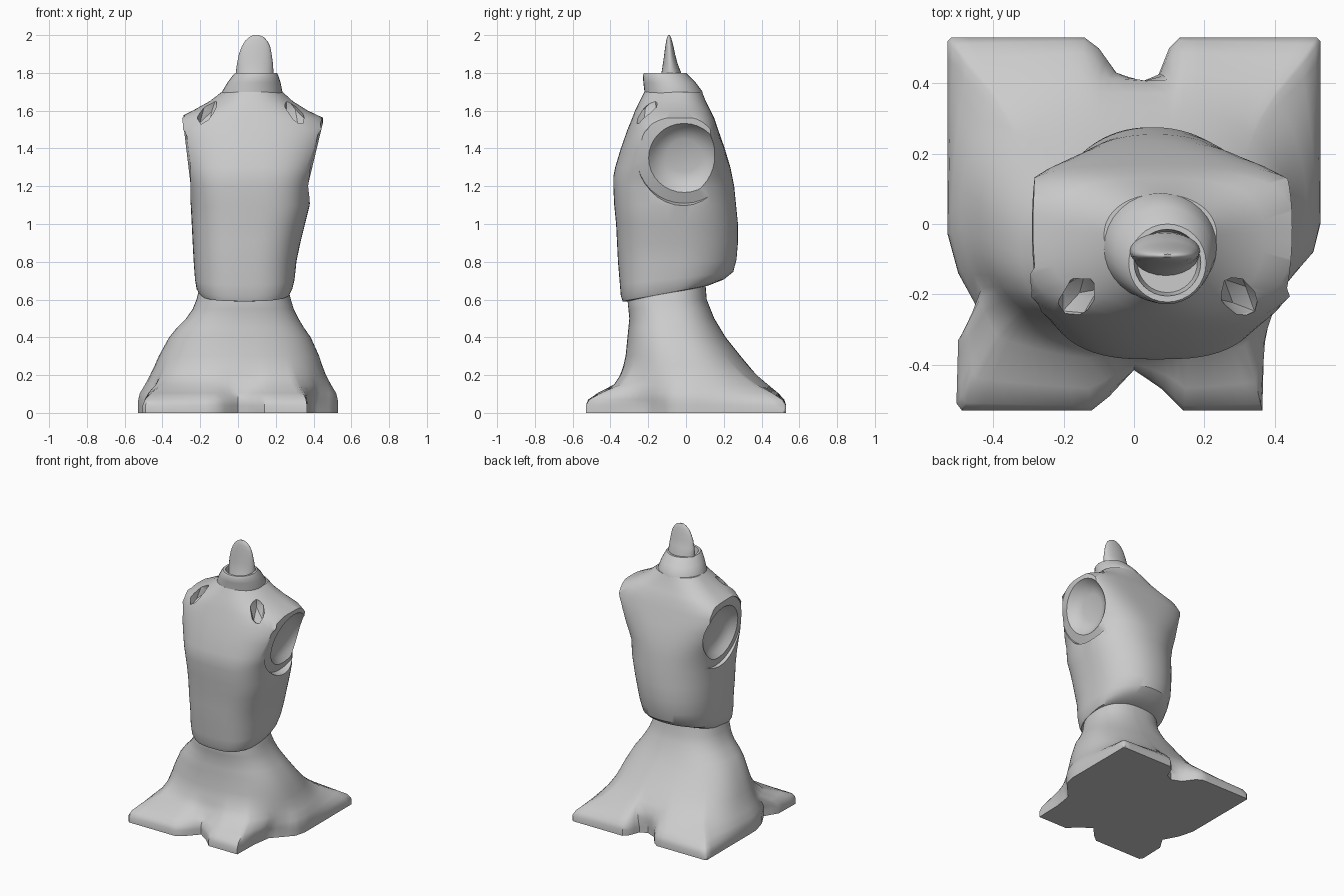
import bpy, bmesh
from math import sin, cos, tau, atan2, radians, copysign
from mathutils import Vector, Matrix

if "Cube" in bpy.data.objects:
    bpy.data.objects.remove(bpy.data.objects["Cube"])


def oval(t, x0, x1, y0, y1, yc=None, n=2.4):
    """Point on a rounded-box oval; yc moves the widest line forward or back."""
    yc = (y0 + y1) / 2 if yc is None else yc
    c, s = cos(t), sin(t)
    px = copysign(abs(c) ** (2 / n), c)
    py = copysign(abs(s) ** (2 / n), s)
    return Vector(((x0 + x1) / 2 + px * (x1 - x0) / 2,
                   yc + py * ((y1 - yc) if py > 0 else (yc - y0))))


def loft(name, rings):
    bm = bmesh.new()
    loops = [[bm.verts.new(p) for p in r] for r in rings]
    for a, b in zip(loops, loops[1:]):
        for i in range(len(a)):
            j = (i + 1) % len(a)
            bm.faces.new((a[i], a[j], b[j], b[i]))
    bm.faces.new(loops[0][::-1])
    bm.faces.new(loops[-1])
    bmesh.ops.recalc_face_normals(bm, faces=bm.faces)
    me = bpy.data.meshes.new(name)
    bm.to_mesh(me)
    bm.free()
    ob = bpy.data.objects.new(name, me)
    bpy.context.collection.objects.link(ob)
    return ob


def activate(ob):
    bpy.ops.object.select_all(action='DESELECT')
    ob.select_set(True)
    bpy.context.view_layer.objects.active = ob


def smooth(ob, deg=35):
    activate(ob)
    bpy.ops.object.shade_smooth_by_angle(angle=radians(deg))


def circle_loft(name, rows, seg=32, n=2.0):
    return loft(name, [[(*oval(tau * i / seg, *r[1:], n=n), r[0]) for i in range(seg)] for r in rows])


# flared base: footprint with four feet blending up into an oval waist
outline = [(-.53, .52), (-.52, .53), (-.14, .53), (-.10, .50), (-.05, .43), (.02, .40), (.07, .425),
           (.10, .50), (.13, .53), (.52, .53), (.53, .52), (.53, .0), (.51, -.08), (.39, -.21),
           (.37, -.34), (.365, -.53), (.14, -.53), (.08, -.47), (0, -.415), (-.07, -.49), (-.12, -.53),
           (-.49, -.53), (-.505, -.51), (-.50, -.33), (-.445, -.24), (-.50, -.14), (-.53, -.03)]
foot = []
for a, b in zip(outline, outline[1:] + outline[:1]):
    a, b = Vector(a), Vector(b)
    k = max(1, round((b - a).length / .05))
    foot += [a.lerp(b, i / k) for i in range(k)]
base_rows = [(0, -.53, .53, -.53, .53, 1), (.04, -.53, .53, -.53, .53, 1),
             (.07, -.51, .51, -.42, .45, .9), (.105, -.50, .50, -.36, .42, .65),
             (.15, -.48, .48, -.34, .41, .25), (.2, -.46, .46, -.34, .37, .08),
             (.25, -.44, .445, -.33, .33, .02), (.3, -.42, .43, -.32, .29, 0),
             (.4, -.365, .385, -.31, .21, 0), (.45, -.325, .35, -.305, .18, 0),
             (.5, -.275, .32, -.30, .15, 0), (.55, -.24, .295, -.305, .13, 0),
             (.6, -.22, .28, -.31, .11, 0), (.72, -.19, .25, -.29, .10, 0)]
rings = []
for z, x0, x1, y0, y1, w in base_rows:
    ring = []
    for p in foot:
        q = oval(atan2(p.y, p.x), x0, x1, y0, y1).lerp(p, w)
        ring.append((q.x, q.y, z))
    rings.append(ring)
smooth(loft("flared_base", rings), 40)

# torso shell: z, x range, y range, squareness of front and back
torso_rows = [(.585, -.18, .25, -.31, .08, 2.8, 2.3), (.59, -.205, .275, -.335, .12, 2.8, 2.3),
              (.62, -.22, .288, -.345, .20, 2.8, 2.2), (.68, -.228, .30, -.35, .25, 2.8, 2.1),
              (.8, -.235, .31, -.36, .267, 2.8, 2.1), (.9, -.24, .33, -.365, .275, 2.9, 2.1),
              (1.0, -.245, .355, -.37, .275, 2.9, 2.1), (1.1, -.25, .38, -.38, .265, 3, 2.1),
              (1.2, -.265, .385, -.385, .255, 3, 2.2), (1.25, -.28, .405, -.385, .245, 2.9, 2.3),
              (1.3, -.30, .43, -.375, .235, 2.7, 2.4), (1.4, -.34, .48, -.345, .205, 2.5, 2.8),
              (1.5, -.36, .51, -.31, .17, 2.4, 3.4), (1.56, -.32, .455, -.285, .15, 2.4, 3.2),
              (1.6, -.24, .37, -.27, .13, 2.4, 2.8), (1.65, -.15, .29, -.245, .105, 2.3, 2.4),
              (1.7, -.085, .235, -.22, .085, 2.1, 2.1)]
rings = []
for z, x0, x1, y0, y1, nf, nb in torso_rows:
    yc = -.03 if z > .7 else -.06
    tilt = max(0, .82 - z) * .8      # hem rises towards the back
    ring = []
    for i in range(80):
        p = oval(tau * i / 80, x0, x1, y0, y1, yc, nb if i < 40 else nf)
        ring.append((p.x, p.y, z + tilt * (p.y + .34)))
    rings.append(ring)
torso = loft("torso", rings)

# cutters: dished armholes and two shoulder slits
cutters = []
for side, x, lean in ((-1, -.268, .12), (1, .405, .24)):
    prof = [(.09, -.06), (.125, -.05), (.16, -.03), (.188, 0), (.25, -.012), (.265, .3)]
    cut = loft("armhole_cutter", [[(r * cos(tau * i / 32), r * sin(tau * i / 32), d) for i in range(32)]
                                  for r, d in prof])
    axis = Vector((side, 0, -lean)).normalized()
    cut.matrix_world = Matrix.Translation((x, -.01, 1.35)) @ axis.to_track_quat('Z', 'Y').to_matrix().to_4x4()
    cutters.append(cut)
for side, x in ((-1, -.16), (1, .30)):
    bpy.ops.mesh.primitive_ico_sphere_add(subdivisions=1, radius=1, location=(x, -.205, 1.585),
                                          rotation=(radians(-25), radians(-28 * side), 0))
    cut = bpy.context.object
    cut.name = "slit_cutter"
    cut.scale = (.048, .06, .1)
    cutters.append(cut)
for cut in cutters:
    cut.hide_render = True
    mod = torso.modifiers.new("cut", 'BOOLEAN')
    mod.operation = 'DIFFERENCE'
    mod.solver = 'EXACT'
    mod.object = cut
bpy.context.view_layer.update()
activate(torso)
for mod in list(torso.modifiers):
    bpy.ops.object.modifier_apply(modifier=mod.name)
for cut in cutters:
    bpy.data.objects.remove(cut)
smooth(torso, 32)

# collar with a hollow top
smooth(circle_loft("collar", [(1.66, -.09, .235, -.22, .09), (1.70, -.085, .235, -.22, .088),
                              (1.75, -.055, .225, -.226, .05), (1.79, -.025, .212, -.228, .01),
                              (1.80, -.015, .205, -.222, .0), (1.80, .0, .19, -.205, -.015),
                              (1.75, .01, .18, -.195, -.025)]))

# flattened fin on top of the neck
smooth(circle_loft("neck_fin", [(1.74, -.005, .185, -.15, -.02), (1.80, -.012, .188, -.13, -.025),
                                (1.85, -.005, .185, -.122, -.045), (1.90, .005, .178, -.115, -.058),
                                (1.94, .02, .17, -.11, -.066), (1.97, .038, .155, -.105, -.074),
                                (1.99, .06, .135, -.1, -.08), (2.0, .08, .11, -.094, -.086)], 24), 50)
